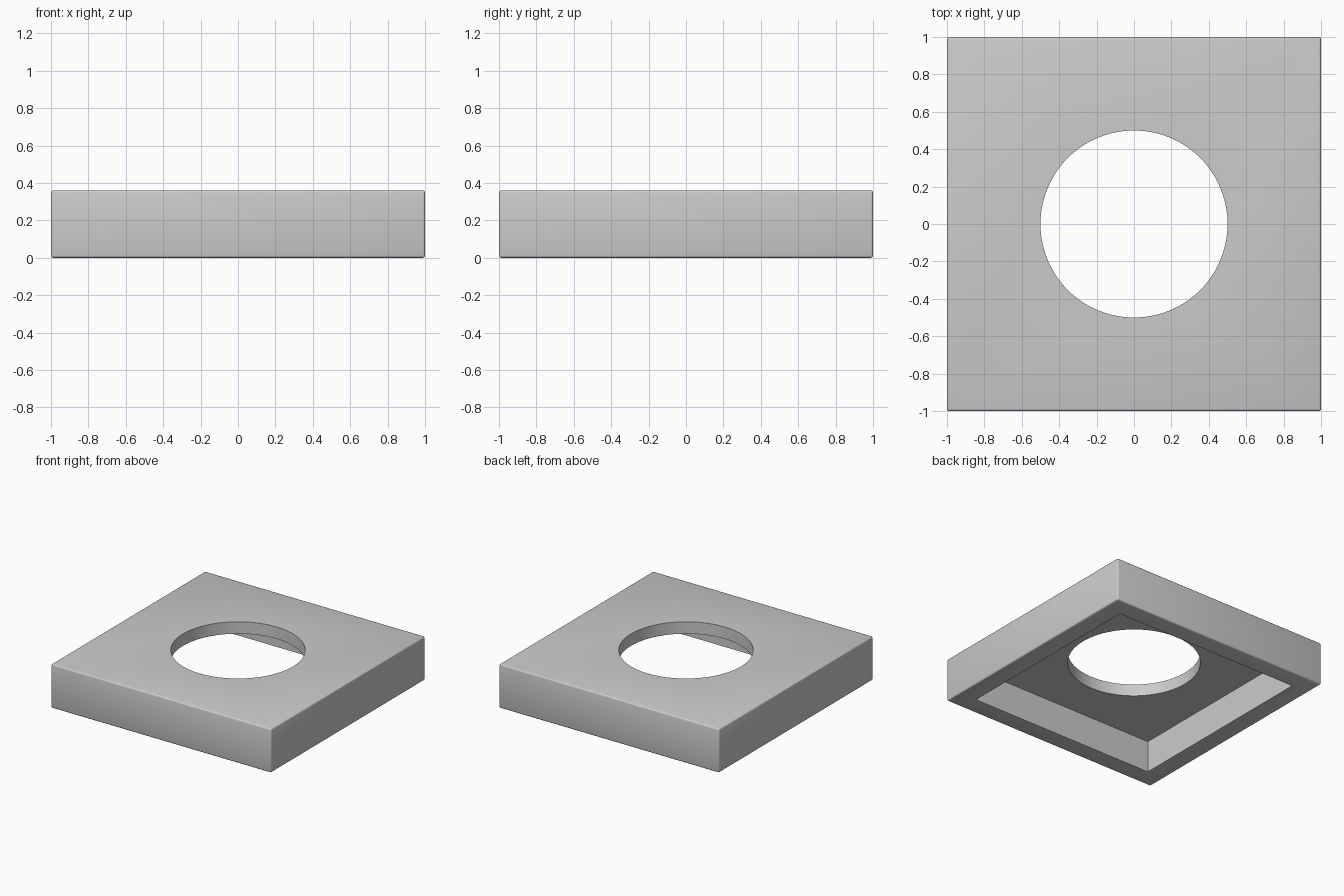
import bpy
import bmesh
import math

default = bpy.data.objects.get("Cube")
if default:
    bpy.data.objects.remove(default, do_unlink=True)

HALF, HEIGHT = 1.0, 0.36
CAVITY_HALF, CEILING = 0.845, 0.262
HOLE_RADIUS, BEVEL = 0.5, 0.012

grey = bpy.data.materials.new("plain grey")
grey.use_nodes = True
colour = (0.6, 0.6, 0.6, 1)
grey.diffuse_color = colour
grey.node_tree.nodes["Principled BSDF"].inputs["Base Color"].default_value = colour


def box(name, half, bottom, top):
    bpy.ops.mesh.primitive_cube_add(size=1, location=(0, 0, (bottom + top) / 2))
    obj = bpy.context.object
    obj.name = name
    obj.scale = (2 * half, 2 * half, top - bottom)
    bpy.ops.object.transform_apply(location=True, rotation=False, scale=True)
    obj.data.materials.append(grey)
    return obj


# Outer block with softly rounded edges
plate = box("square_plate", HALF, 0, HEIGHT)
bm = bmesh.new()
bm.from_mesh(plate.data)
bmesh.ops.bevel(bm, geom=bm.edges[:], offset=BEVEL, segments=3,
                profile=0.5, affect='EDGES')
bm.to_mesh(plate.data)
bm.free()

# Square hollow underneath, and round hole through the top
cavity = box("cavity_cutter", CAVITY_HALF, -0.2, CEILING)
bpy.ops.mesh.primitive_cylinder_add(vertices=96, radius=HOLE_RADIUS, depth=2)
hole = bpy.context.object
hole.name = "hole_cutter"
hole.data.materials.append(grey)

for cutter in (cavity, hole):
    cut = plate.modifiers.new(cutter.name, 'BOOLEAN')
    cut.operation = 'DIFFERENCE'
    cut.solver = 'EXACT'
    cut.object = cutter
    bpy.ops.object.select_all(action='DESELECT')
    plate.select_set(True)
    bpy.context.view_layer.objects.active = plate
    bpy.ops.object.modifier_apply(modifier=cut.name)
    bpy.data.objects.remove(cutter, do_unlink=True)

bpy.ops.object.shade_smooth_by_angle(angle=math.radians(35))
